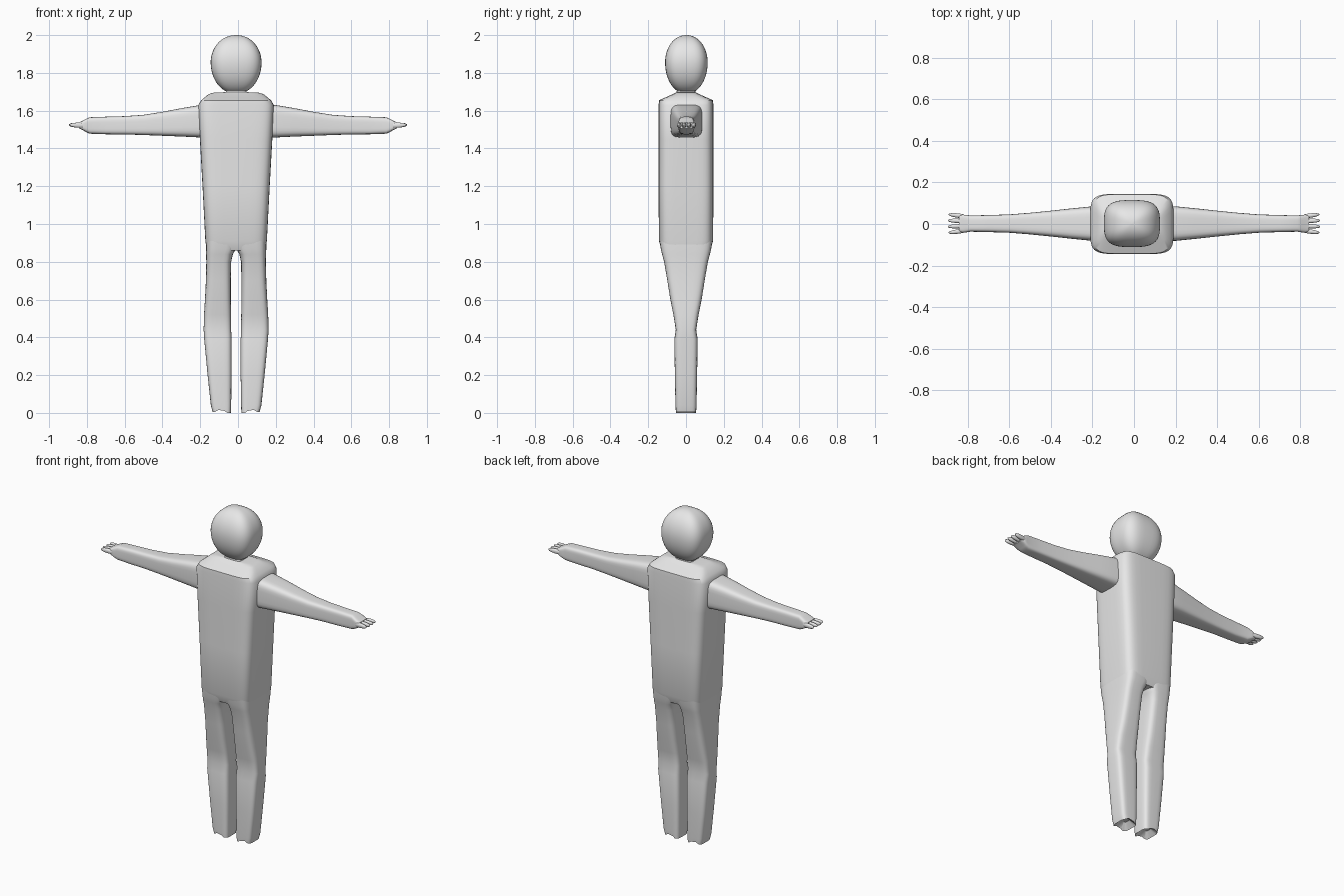
import bpy, bmesh, math

cube = bpy.data.objects.get("Cube")
if cube:
    bpy.data.objects.remove(cube, do_unlink=True)

grey = bpy.data.materials.new("plain_grey")
grey.use_nodes = True
grey.diffuse_color = (0.8, 0.8, 0.8, 1)
grey.node_tree.nodes["Principled BSDF"].inputs["Base Color"].default_value = (0.8, 0.8, 0.8, 1)

MID = -0.01  # centre line of trunk, legs and head


def ring(a, b, power, count):
    """Points of a rounded rectangle with half sizes a and b."""
    pts = []
    for i in range(count):
        t = 2 * math.pi * (i + 0.5) / count
        c, s = math.cos(t), math.sin(t)
        pts.append((math.copysign(a * abs(c) ** (2 / power), c),
                    math.copysign(b * abs(s) ** (2 / power), s)))
    return pts


def loft(name, sections, place, power=5, count=32, angle=40, finish=None):
    """Skin sections (t, u centre, v centre, half u, half v); place maps t, u, v to a point."""
    bm = bmesh.new()
    rings = []
    for t, cu, cv, hu, hv in sections:
        rings.append([bm.verts.new(place(t, cu + u, cv + v))
                      for u, v in ring(hu, hv, power, count)])
    for low, high in zip(rings, rings[1:]):
        for i in range(count):
            j = (i + 1) % count
            bm.faces.new((low[i], low[j], high[j], high[i]))
    bm.faces.new(rings[0])
    bm.faces.new(rings[-1])
    if finish:
        finish(rings)
    bmesh.ops.recalc_face_normals(bm, faces=bm.faces)
    mesh = bpy.data.meshes.new(name)
    bm.to_mesh(mesh)
    bm.free()
    mesh.materials.append(grey)
    obj = bpy.data.objects.new(name, mesh)
    bpy.context.collection.objects.link(obj)
    bpy.ops.object.select_all(action='DESELECT')
    obj.select_set(True)
    bpy.context.view_layer.objects.active = obj
    bpy.ops.object.shade_smooth_by_angle(angle=math.radians(angle))
    return obj


def upright(t, u, v):
    return (MID + u, v, t)


# Trunk with sloping shoulders and a short neck
trunk = [(0.86, 0.155, 0.125), (0.91, 0.163, 0.144), (1.2, 0.178, 0.145),
         (1.45, 0.192, 0.145), (1.63, 0.2, 0.145), (1.655, 0.185, 0.143),
         (1.672, 0.165, 0.105), (1.688, 0.145, 0.068), (1.695, 0.12, 0.055),
         (1.698, 0.055, 0.05), (1.73, 0.05, 0.045)]
loft("torso", [(z, 0, 0, a, b) for z, a, b in trunk], upright, power=5.5, count=40, angle=35)

# Head: rounded square in plan, egg shaped from the side
head = []
for i in range(25):
    t = math.pi * (0.06 + 0.935 * i / 24)
    r = math.sin(t) ** 0.95
    z = 1.855 - (0.165 if t < math.pi / 2 else 0.145) * math.cos(t)
    head.append((z, 0, 0.002, 0.135 * r, 0.113 * r))
loft("head", head, upright, power=3.2, count=40, angle=50)

# Legs: height, inner x, outer x, half depth
leg = [(0.01, 0.028, 0.124, 0.054), (0.04, 0.026, 0.134, 0.056), (0.2, 0.024, 0.151, 0.059),
       (0.39, 0.024, 0.169, 0.062), (0.44, 0.026, 0.172, 0.054), (0.52, 0.027, 0.17, 0.067),
       (0.6, 0.028, 0.165, 0.083), (0.7, 0.028, 0.16, 0.099), (0.8, 0.026, 0.158, 0.116),
       (0.84, 0.017, 0.159, 0.127), (0.87, 0.0, 0.16, 0.134), (0.91, -0.005, 0.16, 0.14)]

for side, word in ((1, "left"), (-1, "right")):
    def leg_place(t, u, v):
        return (MID + side * u, v, t)

    def scallop(rings):
        """Hollow the sole between low corner points."""
        for vert in rings[1]:
            x = (side * (vert.co.x - MID) - 0.075) / 0.05
            vert.co.z = 0.012 + 0.012 * x + 0.014 * math.cos(math.pi * x)
            vert.co.z = max(0, vert.co.z - 0.006)
        for vert in rings[0]:
            vert.co.z = 0.035

    sole = [(0.035, 0.076, 0, 0.02, 0.02)]
    loft(word + "_leg",
         sole + [(z, (i + o) / 2, 0, (o - i) / 2, d) for z, i, o, d in leg],
         leg_place, power=4.5, count=32, angle=35, finish=scallop)

    def arm_place(t, u, v):
        return (side * t, u, v)

    # Arm: distance, bottom, top, half depth
    arm = [(0.15, 1.458, 1.635, 0.084), (0.2, 1.458, 1.63, 0.083), (0.3, 1.463, 1.613, 0.073),
           (0.4, 1.467, 1.594, 0.062), (0.5, 1.471, 1.578, 0.052), (0.6, 1.474, 1.571, 0.044),
           (0.7, 1.475, 1.568, 0.041), (0.785, 1.478, 1.565, 0.039),
           (0.805, 1.487, 1.556, 0.042), (0.825, 1.499, 1.545, 0.043), (0.842, 1.506, 1.538, 0.038)]
    loft(word + "_arm", [(x, 0.002, (b + t) / 2, d, (t - b) / 2) for x, b, t, d in arm],
         arm_place, power=4.5, count=32, angle=40)

    # Four short tapered fingers, slightly fanned
    for n in range(4):
        y = -0.033 + 0.0235 * n
        reach = 0.895 - 0.004 * (n in (0, 3))
        fan = 0.12 * (n - 1.5) / 1.5
        finger = []
        for f, r in ((0, 0.01), (0.35, 0.011), (0.7, 0.0095), (0.92, 0.006), (1, 0.002)):
            x = 0.82 + f * (reach - 0.82)
            finger.append((x, y + fan * (x - 0.82), 1.522 + 0.003 * f, r, r * 1.25))
        loft(word + "_finger_" + str(n + 1), finger, arm_place, power=2.5, count=12, angle=60)
